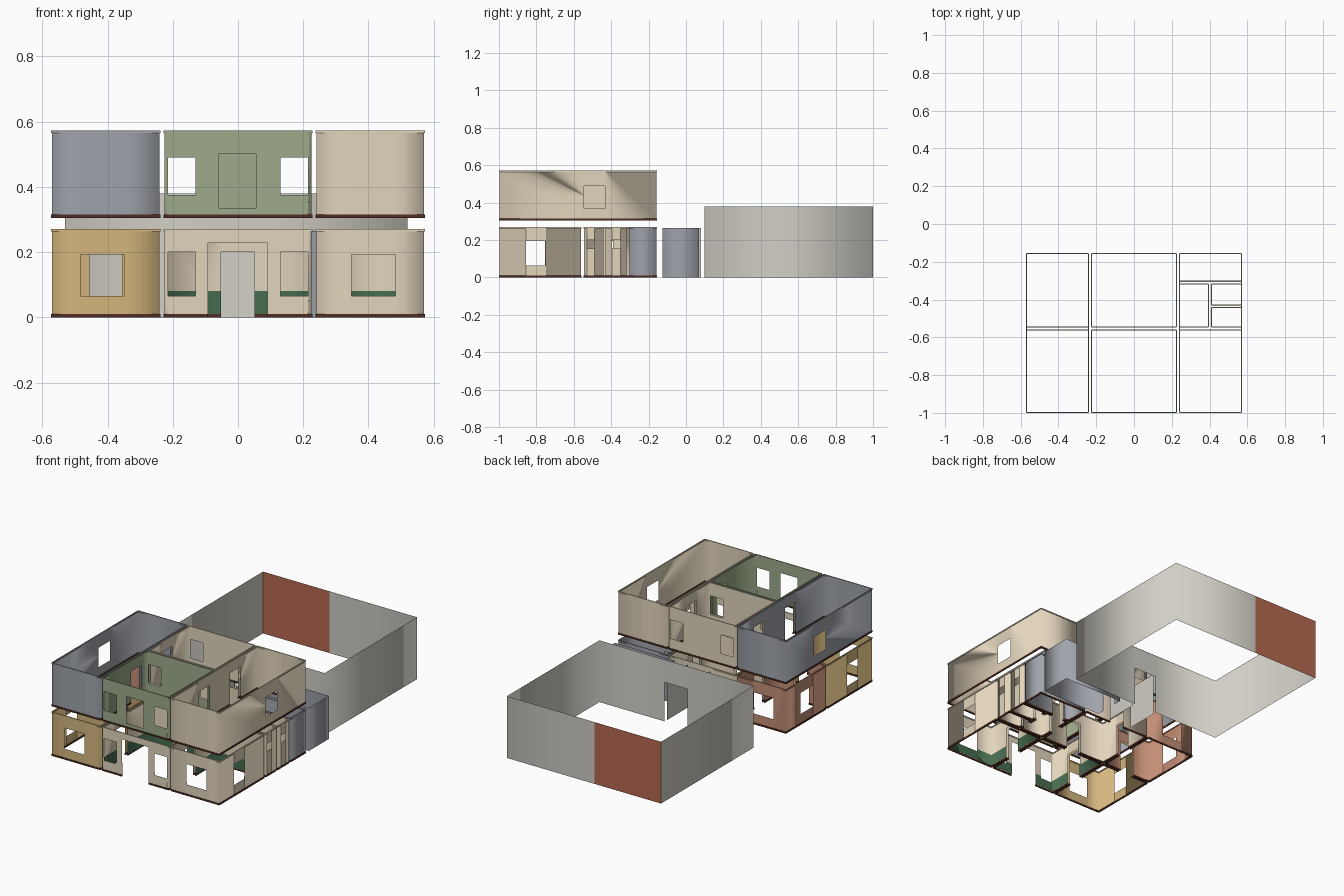
import bpy, bmesh

if "Cube" in bpy.data.objects:
    bpy.data.objects.remove(bpy.data.objects["Cube"])

COL = {
    "beige": (.76, .66, .50), "grey": (.35, .37, .41), "sage": (.34, .41, .26),
    "yellow": (.66, .47, .21), "terracotta": (.54, .27, .18), "red": (.46, .14, .08),
    "pale": (.64, .62, .56), "green": (.06, .15, .08), "brown": (.08, .025, .015),
}
MATS = {}
for n, c in COL.items():
    MATS[n] = bpy.data.materials.new(n + "_paint")
    MATS[n].diffuse_color = (*c, 1)

F0, T0, F1, T1 = 0, .27, .305, .572     # floor and ceiling of both storeys
S = .02                                 # hole depth either side of a wall


def xhole(y, x0, x1, z0, z1):           # opening in walls that run along x
    return ("x", y, x0, x1, z0, z1)


def yhole(x, y0, y1, z0, z1):           # opening in walls that run along y
    return ("y", x, y0, y1, z0, z1)


HOLES = []
# mirrored openings
for s in (-1, 1):
    def mx(y, a, b, z0, z1):
        HOLES.append(xhole(y, min(s*a, s*b), max(s*a, s*b), z0, z1))
    mx(-1, .348, .483, .065, .193)                        # front corner windows
    mx(-1, .13, .215, .065, .2)                           # windows beside entrance
    HOLES.append(yhole(s*.57, -.855, -.75, .065, .195))   # side windows
    HOLES.append(yhole(s*.232, -.86, -.755, 0, .2))       # inner doors
    for y in (-1, -.552, -.155):                          # upper windows in line
        mx(y, .13, .215, .375, .49)
    HOLES.append(yhole(s*.57, -.545, -.433, .37, .49))    # upper side windows
    HOLES.append(yhole(s*.232, -.72, -.62, F1, .505))     # upper inner doors
    HOLES.append(yhole(s*.232, -.42, -.32, F1, .505))
    mx(-1, .348, .483, .4, .4)                            # plain column split
# single openings
HOLES += [
    xhole(-1, -.092, .09, 0, .228),          # main entrance
    xhole(-.552, -.455, -.355, 0, .2),       # left inner door
    xhole(-.552, -.052, .05, 0, .2),         # centre inner door
    xhole(-.155, -.485, -.35, .065, .195),   # back left window
    yhole(-.57, -.42, -.3, .065, .195),      # left window
    xhole(-.155, -.052, .05, 0, .2),         # door to passage
    yhole(-.232, -.42, -.32, 0, .2),
    yhole(.232, -.47, -.39, 0, .2),
    yhole(.403, -.525, -.46, 0, .2),         # closet doors
    yhole(.403, -.41, -.34, 0, .2),
    xhole(-.308, .27, .36, 0, .2),
    yhole(.57, -.53, -.488, .155, .2),       # closet windows
    yhole(.57, -.395, -.35, .155, .2),
    xhole(-1, -.06, .055, .335, .5),         # upper centre window
    xhole(.1, -.08, .075, 0, .24),           # passage into the large hall
    yhole(.165, -.08, .02, 0, .2),           # annex door
    xhole(1, -.53, -.077, 0, .38),           # large door of the hall
]


def finish(name, bm, mat, smooth=True):
    me = bpy.data.meshes.new(name)
    bm.to_mesh(me)
    bm.free()
    me.materials.append(MATS[mat])
    if smooth:
        for p in me.polygons:
            p.use_smooth = True
    ob = bpy.data.objects.new(name, me)
    bpy.context.collection.objects.link(ob)


def holes_for(axis, c, a, b, z0, z1):
    return [h[2:] for h in HOLES if h[0] == axis and abs(h[1] - c) < S
            and h[2] > a - .001 and h[3] < b + .001 and h[5] > z0 and h[4] < z1]


def wall(bm, axis, c, a, b, z0, z1, flip):
    """Flat wall cut in columns, with sill and head around each opening."""
    hs = holes_for(axis, c, a, b, z0, z1)
    us = sorted({a, b} | {u for h in hs for u in h[:2]})
    for u0, u1 in zip(us, us[1:]):
        m = (u0 + u1) / 2
        h = next((h for h in hs if h[0] < m < h[1] and h[3] > h[2]), None)
        spans = [(z0, max(h[2], z0)), (min(h[3], z1), z1)] if h else [(z0, z1)]
        for p, q in spans:
            if q - p < .001 or u1 - u0 < .001:
                continue
            pts = [(u0, p), (u1, p), (u1, q), (u0, q)]
            vs = [bm.verts.new((u, c, z) if axis == "x" else (c, u, z)) for u, z in pts]
            bm.faces.new(vs[::-1] if flip else vs)


def sides(x0, x1, y0, y1):
    return [("x", y0, x0, x1, True), ("y", x1, y0, y1, True),
            ("x", y1, x0, x1, False), ("y", x0, y0, y1, False)]


def shell(name, rect, z0, z1, mat, only="xy"):
    bm = bmesh.new()
    for ax, c, a, b, fl in sides(*rect):
        if ax in only:
            wall(bm, ax, c, a, b, z0, z1, not fl if ax == "x" else fl)
    bmesh.ops.remove_doubles(bm, verts=bm.verts, dist=.0005)
    bmesh.ops.recalc_face_normals(bm, faces=bm.faces)
    finish(name, bm, mat)


def trim(name, rect, z0, z1, mat, t=.003):
    """Strip around the room, broken at door openings."""
    bm = bmesh.new()
    for ax, c, a, b, _ in sides(*rect):
        cuts = sorted(h[:2] for h in holes_for(ax, c, a, b, z0, z1)
                      if h[2] <= z0 + .001 and h[3] > h[2])
        ends = [a] + [u for h in cuts for u in h] + [b]
        for u0, u1 in zip(ends[::2], ends[1::2]):
            r = bmesh.ops.create_cube(bm, size=1)["verts"]
            for v in r:
                u = u0 + (v.co.x + .5) * (u1 - u0)
                w = c + v.co.y * 2 * t
                z = z0 + (v.co.z + .5) * (z1 - z0)
                v.co = (u, w, z) if ax == "x" else (w, u, z)
    finish(name, bm, mat, False)


def room(name, rect, z0, z1, mat):
    shell(name + "_walls", rect, z0, z1, mat)
    trim(name + "_skirting", rect, z0, z0 + .01, "brown")
    trim(name + "_cornice", rect, z1 - .007, z1, mat)


L, M, R = (-.57, -.24), (-.225, .225), (.24, .57)
FR, BK = (-.997, -.562), (-.545, -.157)
# ground storey
room("front_left_room", (*L, *FR), F0, T0, "yellow")
room("entrance_room", (*M, *FR), F0, T0, "beige")
room("front_right_room", (*R, *FR), F0, T0, "beige")
room("back_left_room", (*L, *BK), F0, T0, "terracotta")
room("back_middle_room", (*M, *BK), F0, T0, "beige")
room("lobby", (.24, .395, -.545, -.317), F0, T0, "beige")
room("small_closet", (.41, .57, -.545, -.442), F0, T0, "beige")
room("large_closet", (.41, .57, -.43, -.317), F0, T0, "beige")
room("wash_room", (.24, .57, -.303, -.157), F0, T0, "grey")
# upper storey
room("upper_left_room", (*L, -.997, -.157), F1, T1, "grey")
room("upper_front_room", (*M, *FR), F1, T1, "sage")
room("upper_back_room", (*M, *BK), F1, T1, "beige")
room("upper_right_room", (*R, -.997, -.157), F1, T1, "beige")
# green panelling inside two front rooms
for n, (a, b) in (("entrance", M), ("front_right", R)):
    shell(n + "_panelling", (a + .004, b - .004, FR[0] + .004, FR[1] - .004),
          .01, .08, "green")
# passage, annex and large hall
shell("passage_walls", (-.08, .075, -.125, .08), 0, .265, "pale", "y")
shell("annex_walls", (.165, .57, -.125, .07), 0, .265, "grey")
shell("hall_walls", (-.53, .52, .1, 1), 0, .38, "pale")
bm = bmesh.new()
wall(bm, "x", .9999, -.5299, -.0771, 0, .38, True)
if not bm.faces:
    bm.faces.new([bm.verts.new(p) for p in
                  ((-.53, 1, 0), (-.077, 1, 0), (-.077, 1, .38), (-.53, 1, .38))])
finish("hall_door", bm, "red")

for m in bpy.data.materials:
    if m.users and not m.is_grease_pencil:
        m.use_nodes = True
        m.node_tree.nodes["Principled BSDF"].inputs["Base Color"].default_value = m.diffuse_color
